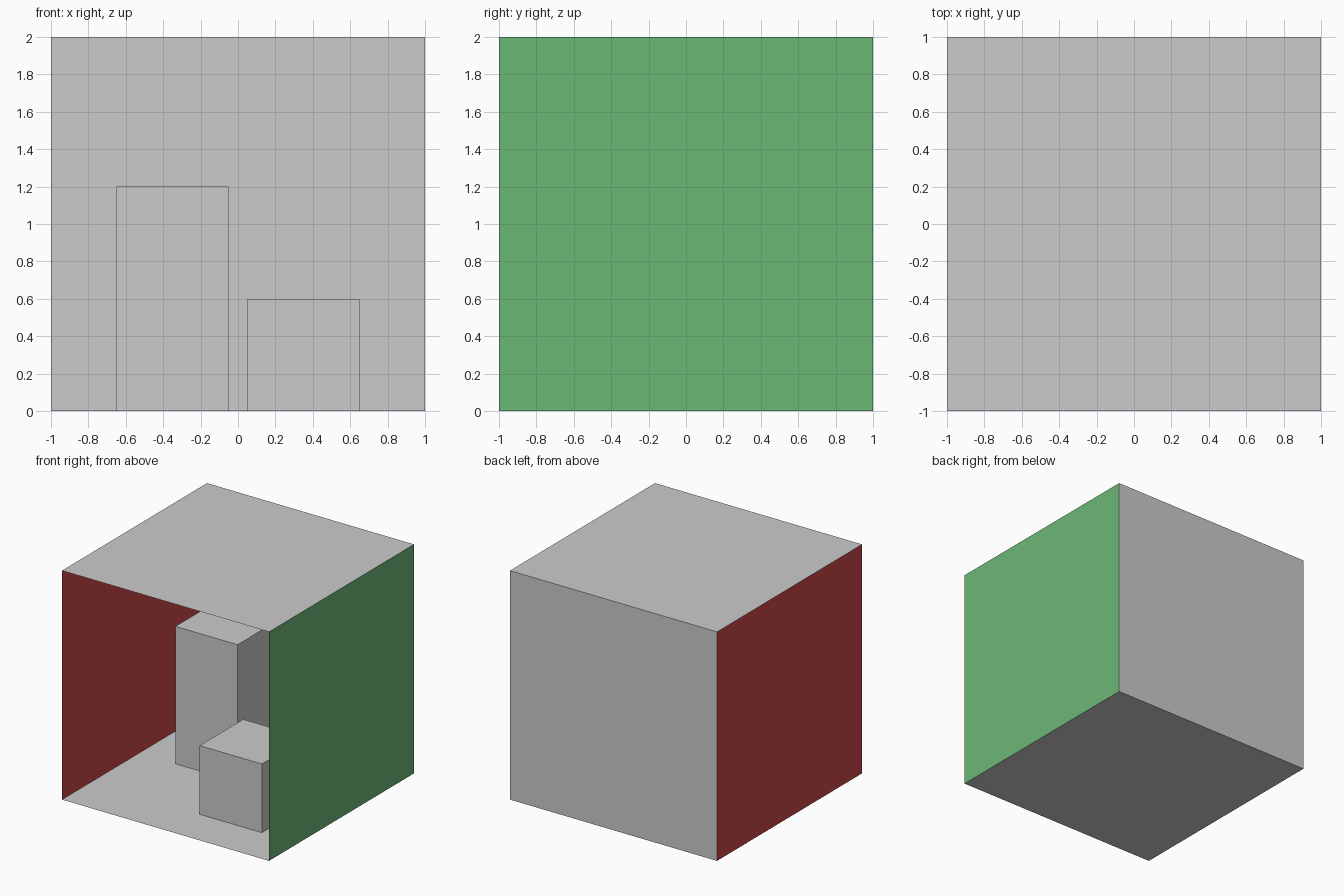
import bpy
import math

if "Cube" in bpy.data.objects:
    bpy.data.objects.remove(bpy.data.objects["Cube"])


def material(name, rgb):
    mat = bpy.data.materials.new(name)
    mat.diffuse_color = (*rgb, 1)
    mat.use_nodes = True
    mat.node_tree.nodes["Principled BSDF"].inputs["Base Color"].default_value = mat.diffuse_color
    return mat


def panel(name, location, rotation, mat=None):
    """A 2 x 2 flat sheet of the room shell."""
    bpy.ops.mesh.primitive_plane_add(size=2, location=location, rotation=rotation)
    obj = bpy.context.object
    obj.name = name
    bpy.ops.object.transform_apply(location=False, rotation=True, scale=True)
    if mat:
        obj.data.materials.append(mat)


def block(name, x, y, width, depth, height):
    """A box standing on the floor, placed by its centre."""
    bpy.ops.mesh.primitive_cube_add(size=1, location=(x, y, height / 2))
    obj = bpy.context.object
    obj.name = name
    obj.scale = (width, depth, height)
    bpy.ops.object.transform_apply(location=False, rotation=False, scale=True)


red = material("red", (0.60, 0.065, 0.065))
green = material("green", (0.15, 0.48, 0.18))
quarter = math.pi / 2

# Room shell, open at the front, normals facing inward
panel("floor", (0, 0, 0), (0, 0, 0))
panel("ceiling", (0, 0, 2), (math.pi, 0, 0))
panel("back_wall", (0, 1, 1), (quarter, 0, 0))
panel("left_wall", (-1, 0, 1), (0, quarter, 0), red)
panel("right_wall", (1, 0, 1), (0, -quarter, 0), green)

# Blocks inside the room
block("tall_block", -0.35, 0.365, 0.6, 0.6, 1.2)
block("short_block", 0.35, -0.3, 0.6, 0.6, 0.6)
